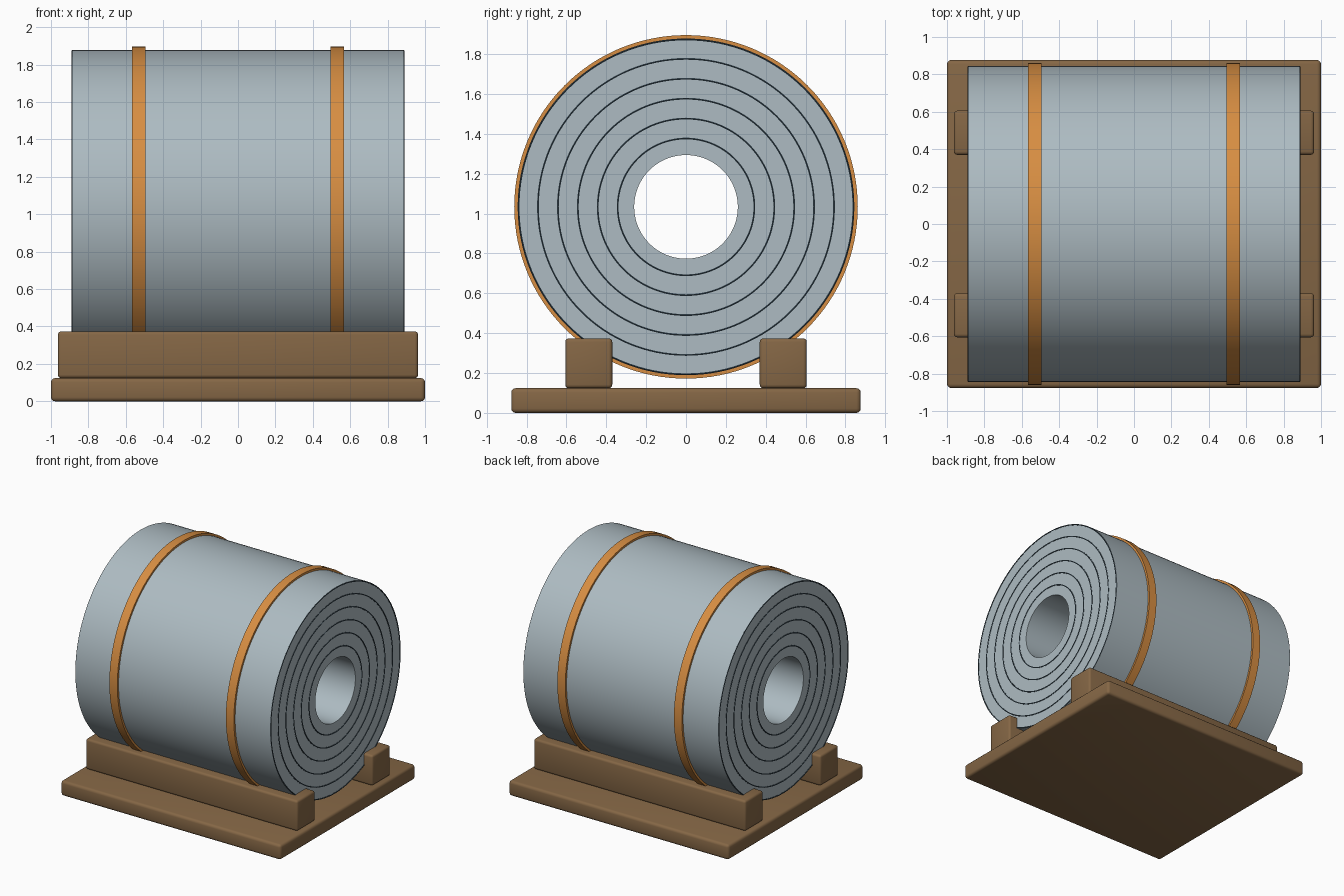
import bpy, bmesh, math

if "Cube" in bpy.data.objects:
    bpy.data.objects.remove(bpy.data.objects["Cube"])

AXIS_Z = 1.034      # height of the coil's axis


def material(name, rgb):
    m = bpy.data.materials.new(name)
    m.diffuse_color = (*rgb, 1)
    m.use_nodes = True
    m.node_tree.nodes["Principled BSDF"].inputs["Base Color"].default_value = m.diffuse_color
    return m


steel = material("pale steel", (0.42, 0.50, 0.54))
seam = material("dark seam", (0.04, 0.065, 0.085))
orange = material("orange strap", (0.68, 0.27, 0.055))
wood = material("brown wood", (0.235, 0.135, 0.06))


def finish(name, bm, mat):
    bmesh.ops.recalc_face_normals(bm, faces=bm.faces)
    me = bpy.data.meshes.new(name)
    bm.to_mesh(me)
    bm.free()
    me.materials.append(mat)
    ob = bpy.data.objects.new(name, me)
    bpy.context.collection.objects.link(ob)
    bpy.ops.object.select_all(action='DESELECT')
    bpy.context.view_layer.objects.active = ob
    ob.select_set(True)
    return ob


def ring(name, profile, mat, steps=128):
    """Turn a closed (x, radius) profile around the coil axis."""
    bm = bmesh.new()
    loops = []
    for i in range(steps):
        a = 2 * math.pi * i / steps
        loops.append([bm.verts.new((x, r * math.sin(a), AXIS_Z + r * math.cos(a)))
                      for x, r in profile])
    n = len(profile)
    for i in range(steps):
        p, q = loops[i], loops[(i + 1) % steps]
        for j in range(n):
            k = (j + 1) % n
            bm.faces.new((p[j], p[k], q[k], q[j]))
    finish(name, bm, mat)
    bpy.ops.object.shade_smooth_by_angle(angle=math.radians(35))


def block(name, x, y0, y1, z0, z1, bevel):
    """Wooden beam with rounded edges, spanning -x to x."""
    bm = bmesh.new()
    bmesh.ops.create_cube(bm, size=1)
    for v in bm.verts:
        v.co = (v.co.x * 2 * x,
                (y0 + y1) / 2 + v.co.y * (y1 - y0),
                (z0 + z1) / 2 + v.co.z * (z1 - z0))
    bmesh.ops.bevel(bm, geom=bm.edges[:], offset=bevel, segments=3,
                    profile=0.5, affect='EDGES')
    finish(name, bm, wood)
    bpy.ops.object.shade_smooth_by_angle(angle=math.radians(35))


# Pallet and the two cradle rails
block("pallet_base", 1.0, -0.877, 0.877, 0, 0.124, 0.022)
for side, y in (("front", -0.488), ("back", 0.488)):
    block(side + "_rail", 0.963, y - 0.118, y + 0.118, 0.124, 0.374, 0.018)

# Hollow coil
ring("coil", [(-0.885, 0.26), (0.885, 0.26), (0.885, 0.845), (-0.885, 0.845)], steel)

# Layer seams on both ends
for end, x in (("left", -0.885), ("right", 0.885)):
    for i in range(6):
        r = 0.343 + 0.1 * i - (0.003 if i == 5 else 0)
        circle = [(x + 0.005 * math.cos(t * math.pi / 3),
                   r + 0.005 * math.sin(t * math.pi / 3)) for t in range(6)]
        ring(f"{end}_seam_{i + 1}", circle, seam)

# Straps around the coil
for side, x in (("left", -0.53), ("right", 0.53)):
    ring(side + "_strap", [(x - 0.036, 0.838), (x + 0.036, 0.838),
                           (x + 0.036, 0.862), (x - 0.036, 0.862)], orange)
